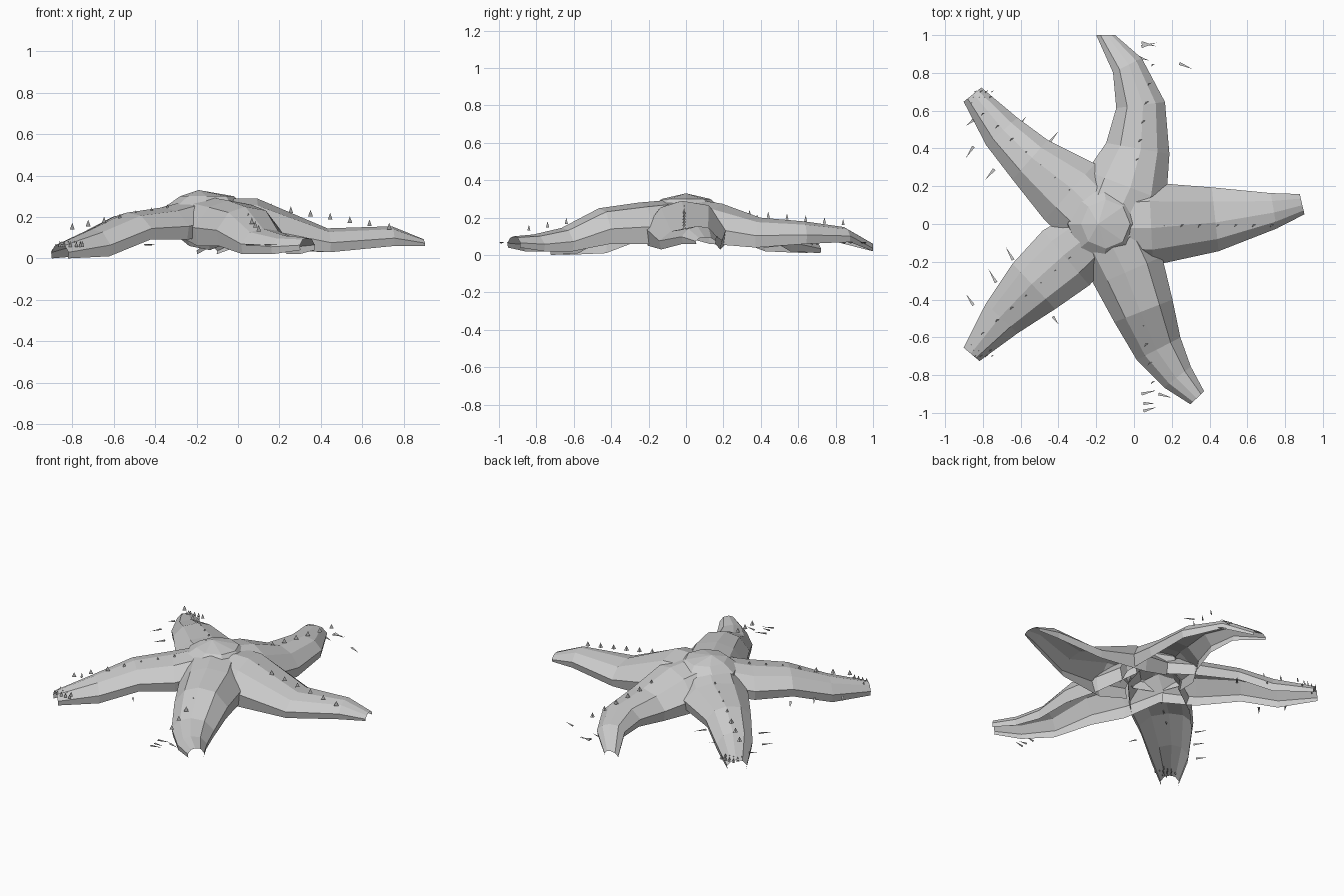
import bpy, bmesh, math
from mathutils import Vector

if "Cube" in bpy.data.objects:
    bpy.data.objects.remove(bpy.data.objects["Cube"])

# arm cross-section (across, up): an arched shell, open underneath
SECTION = [(-.93, 0), (-1, .4), (-.62, .85), (-.1, 1), (.55, .9), (1, .42), (.93, 0)]


def finish(bm, name):
    bmesh.ops.recalc_face_normals(bm, faces=bm.faces)
    me = bpy.data.meshes.new(name)
    bm.to_mesh(me)
    bm.free()
    ob = bpy.data.objects.new(name, me)
    bpy.context.collection.objects.link(ob)
    return ob


def skin(bm, rings, closed):
    rings = [[bm.verts.new(p) for p in r] for r in rings]
    n = len(rings[0])
    for a, b in zip(rings, rings[1:]):
        for i in range(n if closed else n - 1):
            j = (i + 1) % n
            bm.faces.new((a[i], a[j], b[j], b[i]))
    return rings


def arm(name, stations, tip_angle=None):
    """stations: x, y, half width, top z, bottom z"""
    bm = bmesh.new()
    rings = []
    last = len(stations) - 1
    for i, (x, y, w, zt, zb) in enumerate(stations):
        a = stations[max(i - 1, 0)]
        b = stations[min(i + 1, last)]
        t = Vector((b[0] - a[0], b[1] - a[1])).normalized()
        if i == last and tip_angle is not None:
            t = Vector((math.cos(tip_angle), math.sin(tip_angle)))
        rings.append([(x - t.y * u * w, y + t.x * u * w, zb + v * (zt - zb))
                      for u, v in SECTION])
    skin(bm, rings, False)
    finish(bm, name)


# five bent arms
arm("arm_right", [(-.1, 0, .2, .29, .1), (.09, 0, .22, .29, .05),
                  (.43, .025, .17, .145, .03), (.74, .07, .095, .155, .06),
                  (.89, .105, .055, .095, .06)])
arm("arm_back", [(-.14, -.02, .2, .31, .12), (-.04, .2, .225, .275, .06),
                 (.02, .4, .17, .2, .04), (.035, .63, .13, .18, .06),
                 (-.035, .84, .085, .15, .07), (-.15, 1, .05, .06, .02)], math.pi / 2)
arm("arm_back_left", [(-.17, 0, .19, .30, .12), (-.34, .17, .2, .25, .09),
                      (-.55, .34, .14, .215, .09), (-.7, .49, .11, .14, .02),
                      (-.855, .685, .06, .07, .01)])
arm("arm_front_left", [(-.19, -.04, .16, .29, .12), (-.36, -.18, .19, .245, .09),
                       (-.53, -.33, .165, .22, .09), (-.7, -.5, .115, .14, .01),
                       (-.86, -.69, .055, .07, 0)])
arm("arm_front", [(-.14, -.02, .2, .30, .12), (-.03, -.25, .195, .28, .06),
                  (.05, -.46, .165, .25, .06), (.13, -.66, .13, .145, .02),
                  (.23, -.81, .09, .11, .02), (.335, -.92, .05, .1, .04)])

# raised hump where the arms meet, open underneath
bm = bmesh.new()
rim = skin(bm, [[(cx + r * math.cos(math.tau * i / 8), r * math.sin(math.tau * i / 8), z)
                 for i in range(8)]
                for cx, r, z in [(-.16, .2, .2), (-.16, .19, .25), (-.15, .13, .3)]], True)[-1]
peak = bm.verts.new((-.19, 0, .33))
for i in range(8):
    bm.faces.new((rim[i], rim[(i + 1) % 8], peak))
finish(bm, "central_hump")


def spike(bm, base, tip, width, flat):
    """thin three-sided spine"""
    base, tip = Vector(base), Vector(tip)
    d = (tip - base).normalized()
    s = Vector((.8, .6, 0)) if abs(d.z) > .7 else d.cross(Vector((0, 0, 1))).normalized()
    n = d.cross(s)
    b = [bm.verts.new(p) for p in (base + s * width, base - s * width, base + n * flat)]
    t = bm.verts.new(tip)
    bm.faces.new(b)
    for i in range(3):
        bm.faces.new((b[i], b[(i + 1) % 3], t))


# upright spines along each arm
bm = bmesh.new()
rows = [((.16, -.01, .235), (.73, -.01, .14)), ((.0, .24, .22), (.1, .84, .16)),
        ((.0, -.24, .24), (.1, -.84, .13)), ((-.34, .18, .23), (-.8, .58, .14)),
        ((-.34, -.18, .23), (-.8, -.58, .14))]
for a, b in rows:
    for i in range(7):
        p = Vector(a).lerp(Vector(b), i / 6)
        spike(bm, p, p + Vector((0, 0, .032)), .014, .008)
# small spines on the two left tips
for sy in (-1, 1):
    for i in range(4):
        for j in range(3):
            p = Vector((-.86 + i * .03 + j * .01, sy * (.64 + j * .03), .055))
            spike(bm, p, p + Vector((0, 0, .03)), .01, .006)
finish(bm, "back_spines")

# loose side spines
bm = bmesh.new()
for x, y, dx, dy in [(.04, .96, .08, -.02), (.04, .94, .08, .02), (.02, .885, .06, -.02),
                     (.24, .85, .07, -.03), (.04, -.9, .08, .02), (.05, -.95, .06, .0),
                     (.05, -.99, .07, .02), (.13, -.9, .07, -.02),
                     (-.61, .52, .04, .05), (-.45, .43, .05, .06), (-.74, .29, -.05, -.06),
                     (-.85, .41, -.04, -.06), (-.85, .55, -.04, -.03), (-.64, -.19, -.04, .07),
                     (-.73, -.31, -.04, .07), (-.85, -.43, -.04, .06), (-.43, -.49, .03, -.04)]:
    spike(bm, (x, y, .07), (x + dx, y + dy, .065), .008, .008)
finish(bm, "side_spines")
